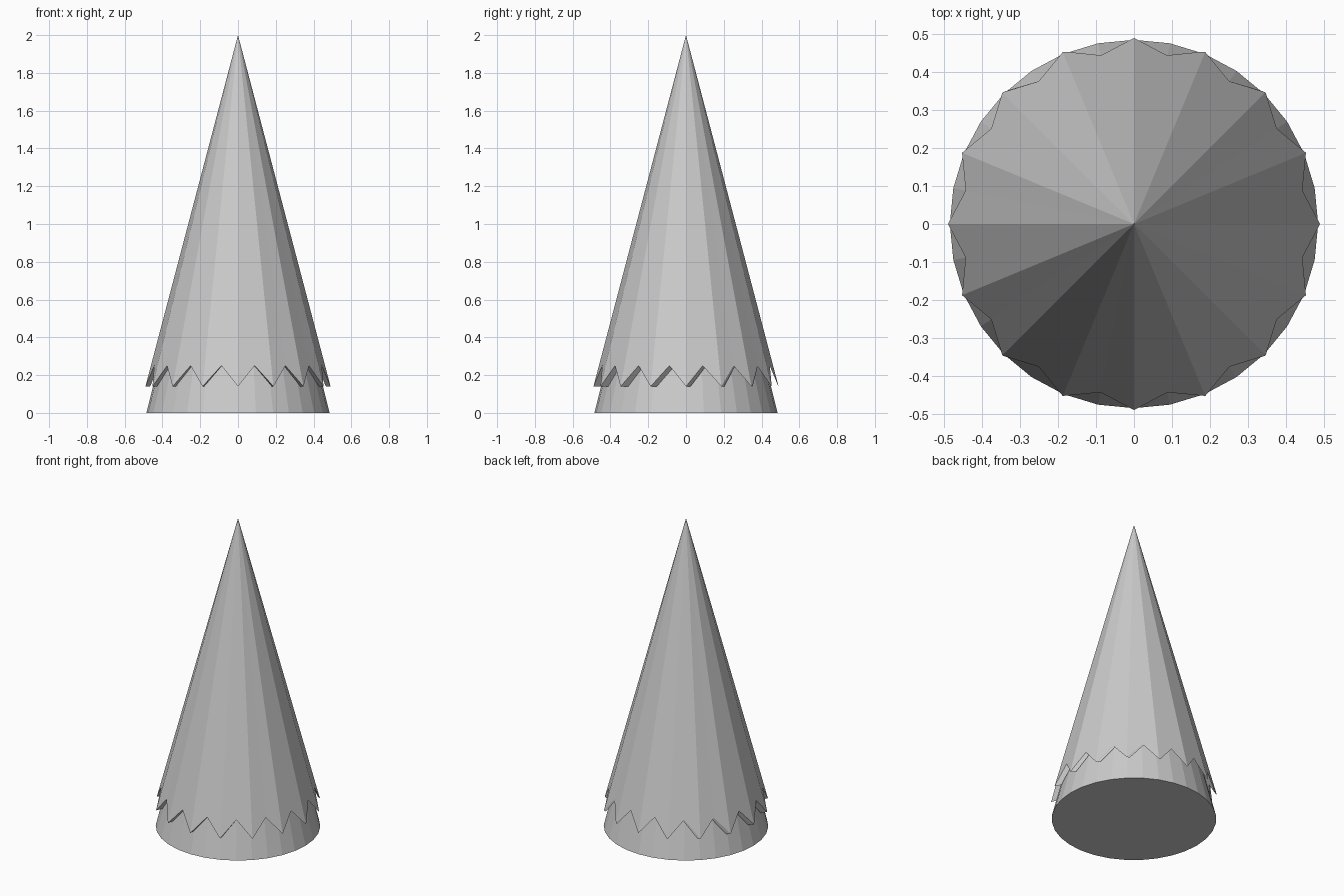
import bpy
from math import cos, sin, pi

if "Cube" in bpy.data.objects:
    bpy.data.objects.remove(bpy.data.objects["Cube"])

N = 32  # sides; every second one is a tooth tip


def ring(r_even, r_odd, z_even, z_odd, dy=0.0):
    pts = []
    for i in range(N):
        a = 2 * pi * i / N
        r, z = (r_odd, z_odd) if i % 2 else (r_even, z_even)
        pts.append((r * cos(a), r * sin(a) + dy, z))
    return pts


def make(name, verts, faces):
    me = bpy.data.meshes.new(name)
    me.from_pydata(verts, [], faces)
    me.update()
    ob = bpy.data.objects.new(name, me)
    bpy.context.collection.objects.link(ob)
    return ob


# Core cone with a flat base
make("core_cone", ring(0.485, 0.485, 0, 0) + [(0, 0, 1.95)],
     [(i, (i + 1) % N, N) for i in range(N)] + [tuple(reversed(range(N)))])

# Outer cone skin with a zigzag hem; its lining sits slightly toward the back
outer = ring(0.49, 0.452, 0.14, 0.25)
inner = ring(0.465, 0.428, 0.14, 0.25, 0.024)
verts = outer + inner + [(0, 0, 2.0), (0, 0, 1.96)]
faces = []
for i in range(N):
    j = (i + 1) % N
    faces += [(i, j, 2 * N), (N + j, N + i, 2 * N + 1), (j, i, N + i, N + j)]
make("zigzag_shell", verts, faces)
